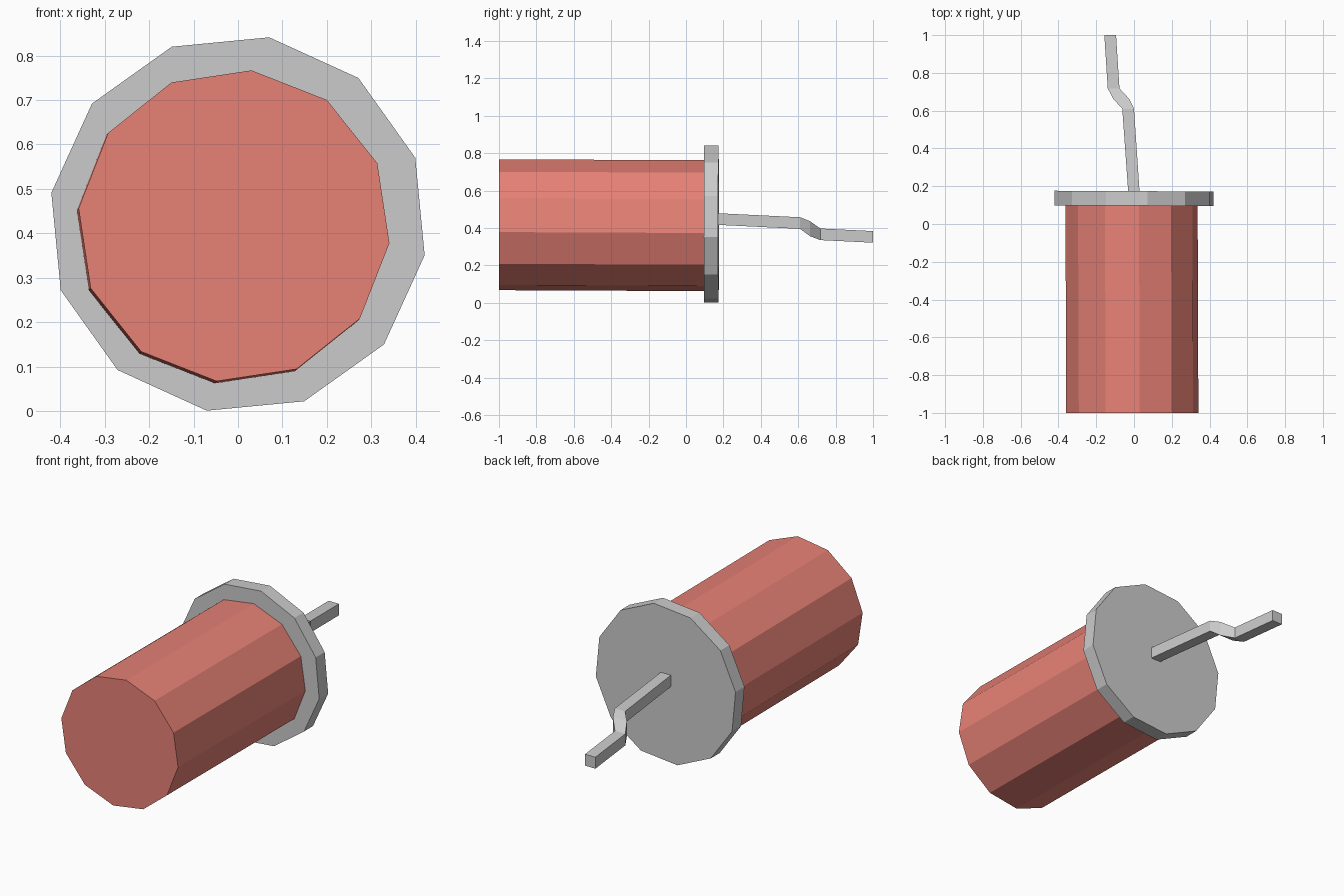
import bpy, math

if "Cube" in bpy.data.objects:
    bpy.data.objects.remove(bpy.data.objects["Cube"])

def loft(name, rings, color=None):
    # Closed solid skinned through matching rings of points
    n = len(rings[0])
    verts = [p for r in rings for p in r]
    faces = [tuple(range(n))]
    for k in range(len(rings) - 1):
        for i in range(n):
            j = (i + 1) % n
            a, b = k * n, (k + 1) * n
            faces.append((a + j, a + i, b + i, b + j))
    last = (len(rings) - 1) * n
    faces.append(tuple(last + i for i in reversed(range(n))))
    mesh = bpy.data.meshes.new(name)
    mesh.from_pydata(verts, [], faces)
    mesh.update()
    obj = bpy.data.objects.new(name, mesh)
    bpy.context.collection.objects.link(obj)
    if color:
        mat = bpy.data.materials.new(name + "_color")
        mat.diffuse_color = color
        mat.use_nodes = True
        mat.node_tree.nodes["Principled BSDF"].inputs["Base Color"].default_value = mat.diffuse_color
        mesh.materials.append(mat)
    return obj

def ring(x, y, z, radius, turn, lean=0.0):
    # Twelve-sided ring facing along y, leaning slightly along x
    pts = []
    for i in range(12):
        a = math.radians(turn + 30 * i)
        dx = radius * math.cos(a)
        pts.append((x + dx, y + lean * dx, z + radius * math.sin(a)))
    return pts

def square(x, y, z, hx, hz):
    return [(x + sx * hx, y, z + sz * hz)
            for sx, sz in ((1, -1), (1, 1), (-1, 1), (-1, -1))]

# Red grip, tilted very slightly
loft("handle_grip", [ring(-0.009, -1.0, 0.417, 0.352, 23.6),
                     ring(-0.013, 0.11, 0.412, 0.352, 23.6)],
     (0.80, 0.22, 0.18, 1))

# Grey end flange
loft("flange", [ring(0, 0.097, 0.421, 0.426, 20.5, -0.005),
                ring(0, 0.174, 0.421, 0.426, 20.5, -0.005)])

# Bent square rod
loft("bent_rod", [square(0.0, 0.16, 0.448, 0.03, 0.031),
                  square(-0.031, 0.61, 0.426, 0.031, 0.031),
                  square(-0.068, 0.663, 0.396, 0.042, 0.04),
                  square(-0.108, 0.718, 0.366, 0.031, 0.031),
                  square(-0.126, 1.0, 0.352, 0.031, 0.031)])
